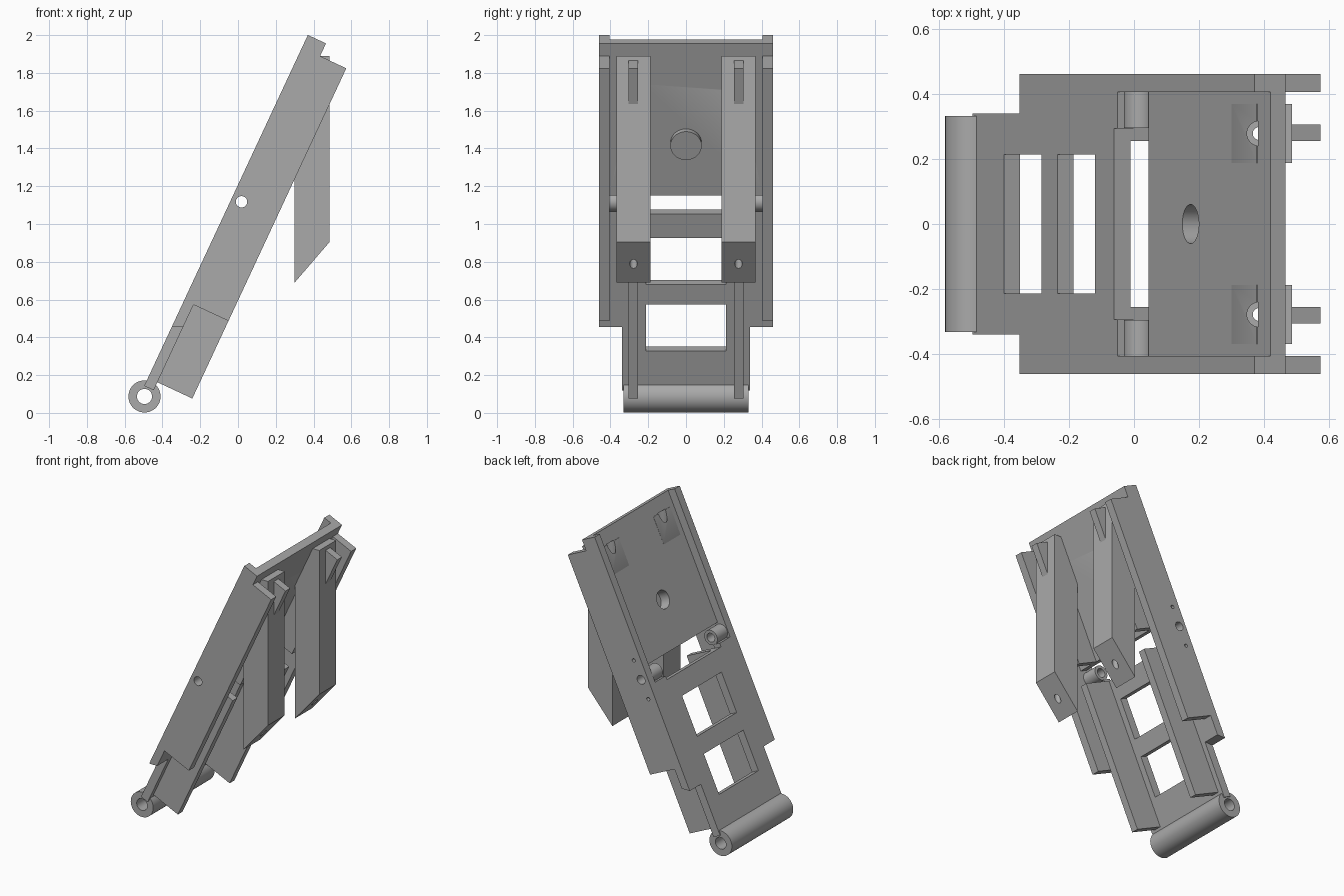
import bpy
import bmesh
import math
from mathutils import Matrix, Vector

cube = bpy.data.objects.get("Cube")
if cube:
    bpy.data.objects.remove(cube, do_unlink=True)

GREY = (0.4, 0.4, 0.4, 1)
mat = bpy.data.materials.new("plain grey")
mat.use_nodes = True
mat.diffuse_color = GREY
mat.node_tree.nodes["Principled BSDF"].inputs["Base Color"].default_value = GREY

# Leaning frame: s runs up the slope, t runs through the thickness to the underside
TILT = math.radians(65)
C, S = math.cos(TILT), math.sin(TILT)
HINGE = (-0.495, 0.087)
TOP, UNDER, DEEP = -0.025, 0.03, 0.234
END, PIVOT = 2.1, 1.151


def lean(s, t):
    return HINGE[0] + s * C + t * S, HINGE[1] + s * S - t * C


def finish(bm, name):
    bmesh.ops.recalc_face_normals(bm, faces=bm.faces)
    mesh = bpy.data.meshes.new(name)
    bm.to_mesh(mesh)
    bm.free()
    mesh.materials.append(mat)
    ob = bpy.data.objects.new(name, mesh)
    bpy.context.collection.objects.link(ob)
    return ob


def prism(name, profile, y0, y1):
    """Extrude an x-z profile from y0 to y1."""
    bm = bmesh.new()
    face = bm.faces.new([bm.verts.new((x, y0, z)) for x, z in profile])
    out = bmesh.ops.extrude_face_region(bm, geom=[face])
    verts = [v for v in out["geom"] if isinstance(v, bmesh.types.BMVert)]
    bmesh.ops.translate(bm, verts=verts, vec=(0, y1 - y0, 0))
    return finish(bm, name)


def slab(name, s0, s1, t0, t1, y0, y1):
    corners = [(s0, t0), (s1, t0), (s1, t1), (s0, t1)]
    return prism(name, [lean(*c) for c in corners], y0, y1)


def rod(name, a, b, radius):
    """Cylinder between two points."""
    a, b = Vector(a), Vector(b)
    turn = (b - a).to_track_quat("Z", "Y").to_matrix().to_4x4()
    bm = bmesh.new()
    bmesh.ops.create_cone(bm, cap_ends=True, segments=48, radius1=radius,
                          radius2=radius, depth=(b - a).length,
                          matrix=Matrix.Translation((a + b) / 2) @ turn)
    return finish(bm, name)


def cross_rod(name, s, t, y0, y1, radius):
    x, z = lean(s, t)
    return rod(name, (x, y0, z), (x, y1, z), radius)


def normal_rod(name, s, t0, t1, radius):
    (x0, z0), (x1, z1) = lean(s, t0), lean(s, t1)
    return rod(name, (x0, 0, z0), (x1, 0, z1), radius)


def cut(ob, *cutters):
    for c in cutters:
        c.hide_render = True
        mod = ob.modifiers.new("cut", "BOOLEAN")
        mod.operation = "DIFFERENCE"
        mod.solver = "EXACT"
        mod.object = c
        helpers.add(c)


parts, helpers = [], set()

# Lower plate with two windows and a notch for the pivot
lower = slab("lower_plate", 0.05, 1.105, TOP, UNDER, -0.34, 0.34)
for s0, s1, half in ((0.279, 0.551, 0.213), (0.669, 0.941, 0.213), (1.08, 1.2, 0.293)):
    cut(lower, slab("window_cutter", s0, s1, -0.1, 0.1, -half, half))
parts.append(lower)

# Bottom hinge tube
tube = cross_rod("hinge_tube", 0, 0, -0.332, 0.332, 0.085)
cut(tube, cross_rod("hinge_bore", 0, 0, -0.5, 0.5, 0.04))
parts.append(tube)

# Upper plate with a raised disc that is hollow from above
upper = slab("upper_plate", 1.213, END, UNDER, 0.081, -0.405, 0.405)
boss = normal_rod("round_boss", 1.518, 0.075, 0.116, 0.083)
recess = normal_rod("boss_recess", 1.518, 0, 0.1, 0.06)
cut(upper, recess)
cut(boss, recess)
parts += [upper, boss]

# Bottom edge of the wide part is level with the ground
def level_s(t):
    return (0.455 - HINGE[1] + t * C) / S


flange_profile = [lean(level_s(TOP), TOP), lean(level_s(UNDER), UNDER),
                  lean(1.105, UNDER), lean(1.105, TOP)]
rail_profile = [lean(level_s(TOP), TOP), lean(level_s(UNDER), UNDER)] + [
    lean(s, t) for s, t in ((0.55, UNDER), (0.55, DEEP), (2.026, DEEP),
                            (2.026, 0.081), (END, 0.081), (END, TOP))]
block_profile = [(0.30, 0.69), (0.485, 0.905), (0.485, 1.89), (0.377, 1.89),
                 (0.30, 1.722)]

pivot_bore = cross_rod("pivot_bore", PIVOT, UNDER, -0.6, 0.6, 0.03)
for side, label in ((1, "left"), (-1, "right")):
    def span(a, b):
        return sorted((side * a, side * b))

    # Side rail and the plate strip beside it
    rail = prism("rail_" + label, rail_profile, *span(0.405, 0.46))
    cut(rail, pivot_bore)
    if side > 0:
        for ds in (-0.13, 0.13):
            cut(rail, cross_rod("pin_bore", PIVOT + ds, UNDER, 0.38, 0.6, 0.012))
    strip = prism("plate_strip_" + label, flange_profile, *span(0.34, 0.405))

    # Pivot barrel
    barrel = cross_rod("pivot_barrel_" + label, PIVOT, UNDER, *span(0.295, 0.405), 0.05)
    cut(barrel, pivot_bore)

    # Ribs under both plates
    low_rib = slab("lower_rib_" + label, 0.097, 1.08, UNDER, DEEP, *span(0.255, 0.305))
    high_rib = slab("upper_rib_" + label, 1.213, 2.026, 0.08, DEEP, *span(0.255, 0.305))

    # Upright block with a stepped vertical bore
    block = prism("block_" + label, block_profile, *span(0.187, 0.368))
    y = side * 0.278
    bore = rod("block_bore", (0.385, y, 0.5), (0.385, y, 2.2), 0.02)
    wide = rod("block_counterbore", (0.385, y, 1.3), (0.385, y, 1.893), 0.038)
    cut(block, bore, wide)
    cut(upper, wide)
    cut(high_rib, bore, wide)
    parts += [rail, strip, barrel, low_rib, high_rib, block]

# Apply the cuts, remove the cutters, and keep edges crisp
bpy.context.view_layer.update()
for ob in parts:
    graph = bpy.context.evaluated_depsgraph_get()
    mesh = bpy.data.meshes.new_from_object(ob.evaluated_get(graph))
    ob.modifiers.clear()
    ob.data = mesh
for c in helpers:
    bpy.data.objects.remove(c, do_unlink=True)
bpy.ops.object.select_all(action="DESELECT")
for ob in parts:
    ob.select_set(True)
bpy.context.view_layer.objects.active = parts[0]
bpy.ops.object.shade_smooth_by_angle(angle=math.radians(30))
